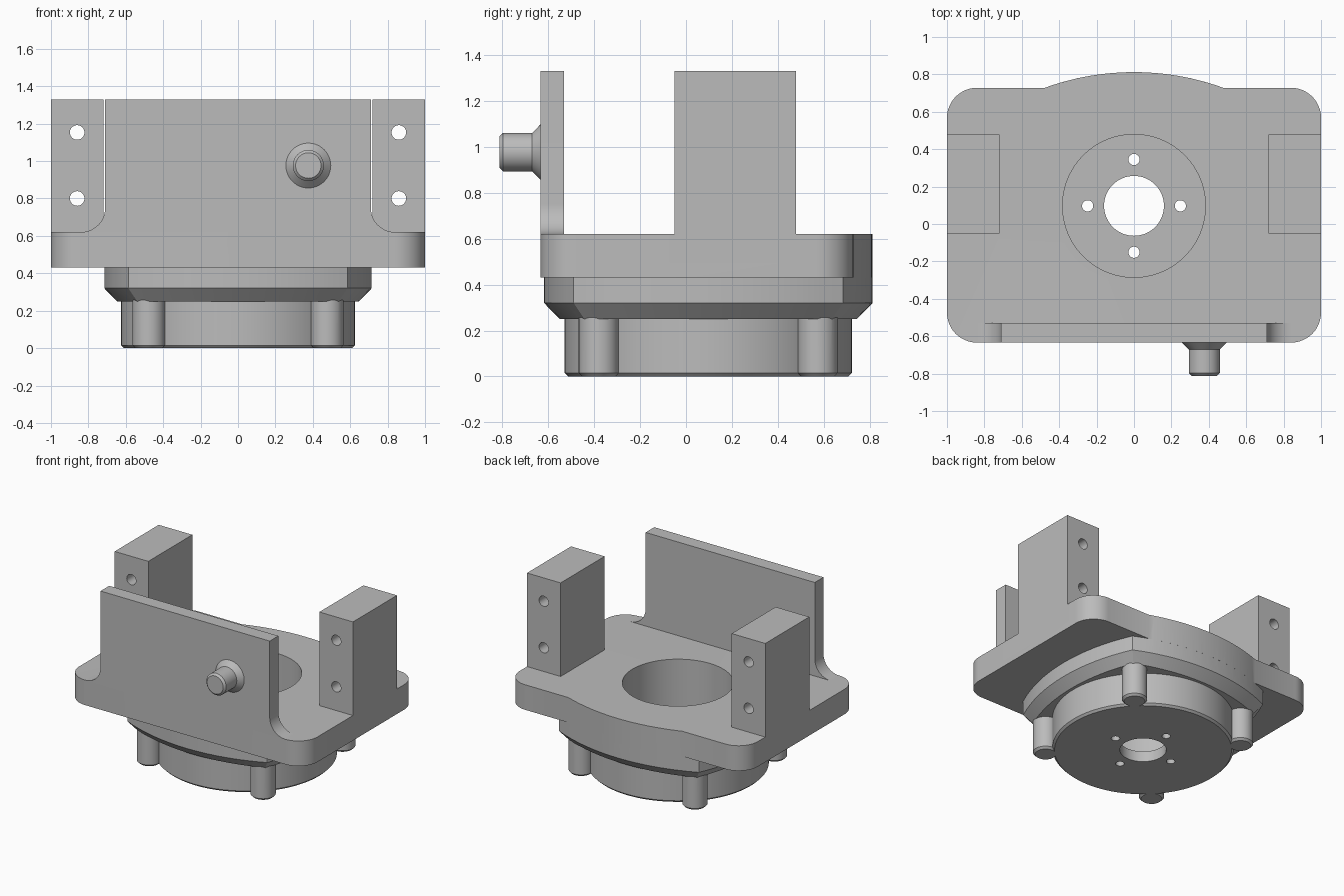
import bpy, bmesh, math
from mathutils import Matrix, Vector

if "Cube" in bpy.data.objects:
    bpy.data.objects.remove(bpy.data.objects["Cube"], do_unlink=True)

CY = 0.097            # y of the bore axis
PLATE_Z = 0.62        # top of the mounting plate
TOP_Z = 1.33          # top of wall and blocks
FRONT, BACK = -0.634, 0.728

grey = bpy.data.materials.new("machined grey")
grey.use_nodes = True
colour = (0.5, 0.5, 0.5, 1)
grey.diffuse_color = colour
grey.node_tree.nodes["Principled BSDF"].inputs["Base Color"].default_value = colour


def finish(name, bm):
    bmesh.ops.recalc_face_normals(bm, faces=bm.faces)
    mesh = bpy.data.meshes.new(name)
    bm.to_mesh(mesh)
    bm.free()
    mesh.materials.append(grey)
    obj = bpy.data.objects.new(name, mesh)
    bpy.context.collection.objects.link(obj)
    return obj


def arc(cx, cy, r, start, end, n):
    angles = [math.radians(start + (end - start) * i / n) for i in range(n + 1)]
    return [(cx + r * math.cos(a), cy + r * math.sin(a)) for a in angles]


def loft(name, rings):
    """Closed solid through equal-length rings of 3D points."""
    bm = bmesh.new()
    loops = [[bm.verts.new(p) for p in ring] for ring in rings]
    for a, b in zip(loops, loops[1:]):
        for i in range(len(a)):
            j = (i + 1) % len(a)
            bm.faces.new((a[i], a[j], b[j], b[i]))
    bm.faces.new(loops[0])
    bm.faces.new(loops[-1])
    return finish(name, bm)


def prism(name, outline, z0, z1):
    return loft(name, [[(x, y, z) for x, y in outline] for z in (z0, z1)])


def turned(name, centre, profile, axis="Z", n=64):
    """Solid of revolution from (radius, distance along axis) pairs."""
    turn = Matrix.Rotation(math.pi / 2, 3, "X") if axis == "-Y" else Matrix.Identity(3)
    rings = [[Vector(centre) + turn @ Vector((x, y, d)) for x, y in arc(0, 0, r, 0, 360, n)[:-1]]
             for r, d in profile]
    return loft(name, rings)


def box(name, x0, x1, y0, y1, z0, z1):
    return prism(name, [(x0, y0), (x1, y0), (x1, y1), (x0, y1)], z0, z1)


def combine(target, other, operation):
    mod = target.modifiers.new(operation.lower(), "BOOLEAN")
    mod.operation, mod.solver, mod.object = operation, "EXACT", other
    bpy.context.view_layer.objects.active = target
    bpy.ops.object.modifier_apply(modifier=mod.name)
    bpy.data.objects.remove(other, do_unlink=True)


# Mounting plate: rounded corners and a bowed back edge
R = 0.16
BOW = 1.4
bow_y = CY + 0.715 - BOW
half = math.degrees(math.acos((BACK - bow_y) / BOW))
outline = (arc(-1 + R, FRONT + R, R, 180, 270, 12) + arc(1 - R, FRONT + R, R, 270, 360, 12)
           + arc(1 - R, BACK - R, R, 0, 90, 12)
           + arc(0, bow_y, BOW, 90 - half, 90 + half, 24)
           + arc(-1 + R, BACK - R, R, 90, 180, 12))
housing = prism("bearing_housing", outline, 0.43, PLATE_Z)

# Front wall with flared feet
F = 0.13
side = [(0.71 + F, 0.5)] + arc(0.71 + F, PLATE_Z + F, F, 270, 180, 12) + [(0.71, TOP_Z)]
profile = side + [(-x, z) for x, z in reversed(side)]
wall = loft("front_wall", [[(x, y, z) for x, z in profile] for y in (FRONT, -0.53)])
combine(housing, wall, "UNION")

# Side blocks, each with two cross holes
for s in (-1, 1):
    x0, x1 = sorted((s * 0.718, s))
    combine(housing, box("side_block", x0, x1, -0.05, 0.478, 0.5, TOP_Z), "UNION")
    for z in (0.80, 1.153):
        hole = turned("block_hole", (s * 0.86, 0.6, z), [(0.039, 0), (0.039, 0.75)], "-Y", 32)
        combine(housing, hole, "DIFFERENCE")


# Flange: four bowed sides meeting at corners, bevelled below
def bowed_square(reach, z):
    offset = reach - BOW
    # angle at which neighbouring bows meet on the diagonal
    a = math.degrees(math.asin(-offset / BOW * math.sin(math.radians(135))))
    spread = 45 - a
    ring = []
    for k in range(4):
        t = math.radians(k * 90)
        ring += arc(offset * math.cos(t), offset * math.sin(t), BOW,
                    k * 90 - spread, k * 90 + spread, 16)[:-1]
    return [(x, CY + y, z) for x, y in ring]


flange = loft("flange", [bowed_square(0.647, 0.25), bowed_square(0.715, 0.32),
                         bowed_square(0.715, 0.5)])
combine(housing, flange, "UNION")

# Round body and four corner posts
B = 0.015
body = turned("round_body", (0, CY, 0), [(0.625 - B, 0), (0.625, B), (0.625, 0.4)], n=96)
combine(housing, body, "UNION")
for sx in (-1, 1):
    for sy in (-1, 1):
        post = turned("post", (sx * 0.477, CY + sy * 0.477, 0),
                      [(0.087 - B, 0), (0.087, B), (0.087, 0.36)], n=40)
        combine(housing, post, "UNION")

# Main bore, shaft hole and four screw holes
combine(housing, turned("bore", (0, CY, 0.08), [(0.382, 0), (0.382, 1)], n=96), "DIFFERENCE")
combine(housing, turned("shaft_hole", (0, CY, -0.1), [(0.16, 0), (0.16, 0.4)]), "DIFFERENCE")
for k in range(4):
    a = k * math.pi / 2
    screw = turned("screw_hole", (0.248 * math.cos(a), CY + 0.248 * math.sin(a), -0.1),
                   [(0.03, 0), (0.03, 0.4)], n=32)
    combine(housing, screw, "DIFFERENCE")

# Hose nipple on the front wall
nipple = turned("nipple", (0.376, FRONT, 0.976),
                [(0.12, -0.02), (0.12, 0), (0.083, 0.036), (0.083, 0.163), (0.068, 0.178)], "-Y", 48)
combine(housing, nipple, "UNION")

bpy.ops.object.select_all(action="DESELECT")
housing.select_set(True)
bpy.context.view_layer.objects.active = housing
bpy.ops.object.shade_smooth_by_angle(angle=math.radians(25))
